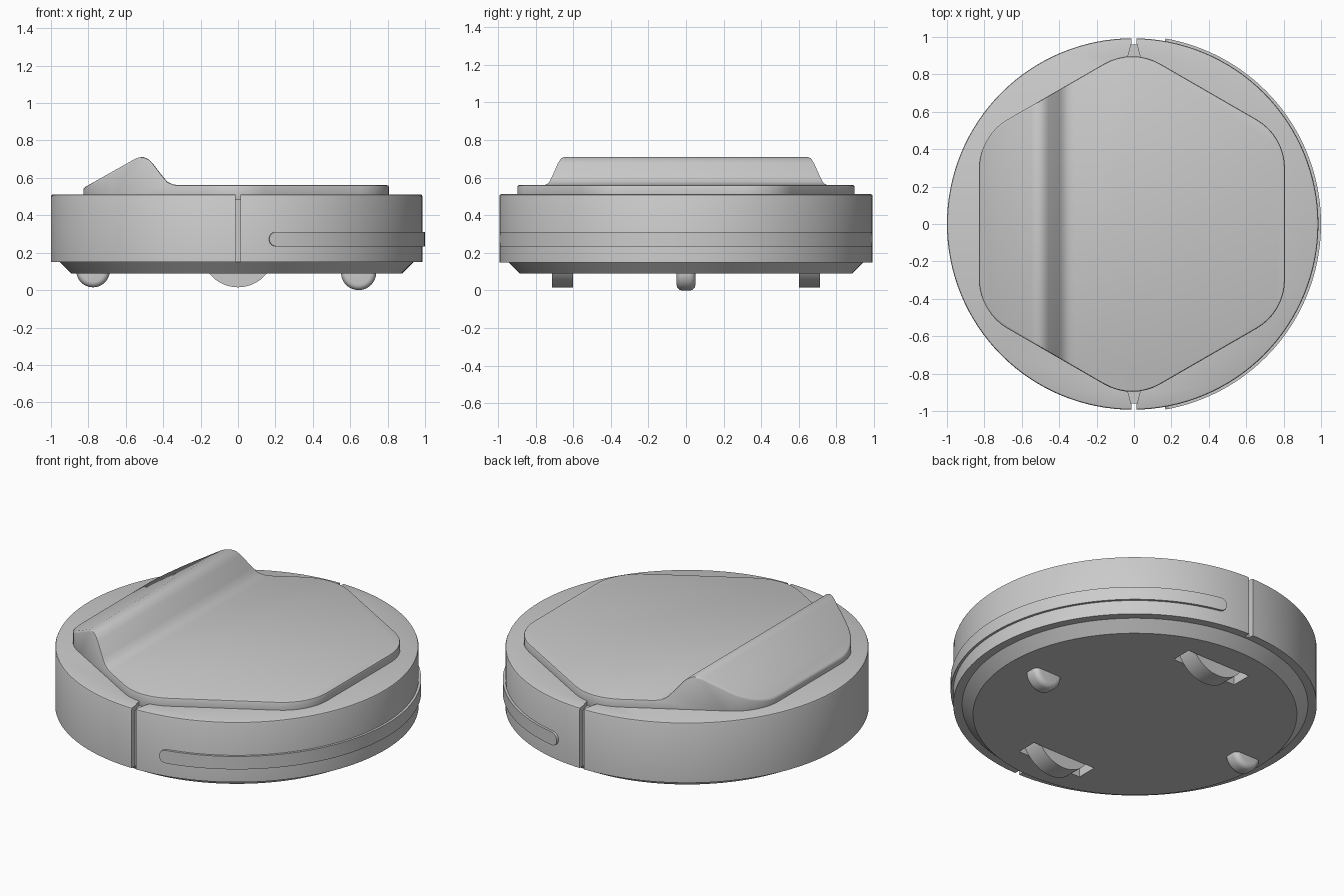
import bpy
import bmesh
from math import sin, cos, pi, radians, sqrt
from mathutils import Matrix

cube = bpy.data.objects.get("Cube")
if cube:
    bpy.data.objects.remove(cube, do_unlink=True)

grey = bpy.data.materials.new("light grey plastic")
grey.use_nodes = True
grey.diffuse_color = (0.6, 0.6, 0.6, 1)
grey.node_tree.nodes["Principled BSDF"].inputs["Base Color"].default_value = (0.6, 0.6, 0.6, 1)

CX = -0.007  # axis of the round body


def finish(bm, name):
    bmesh.ops.recalc_face_normals(bm, faces=bm.faces)
    mesh = bpy.data.meshes.new(name)
    bm.to_mesh(mesh)
    bm.free()
    mesh.materials.append(grey)
    obj = bpy.data.objects.new(name, mesh)
    bpy.context.collection.objects.link(obj)
    return obj


def activate(obj):
    bpy.ops.object.select_all(action='DESELECT')
    obj.select_set(True)
    bpy.context.view_layer.objects.active = obj


def smooth(obj, angle=35):
    activate(obj)
    bpy.ops.object.shade_smooth_by_angle(angle=radians(angle))


def prism(name, points, offset):
    """Extrude a flat outline of 3D points by an offset."""
    bm = bmesh.new()
    face = bm.faces.new([bm.verts.new(p) for p in points])
    top = bmesh.ops.extrude_face_region(bm, geom=[face])["geom"]
    bmesh.ops.translate(bm, vec=offset, verts=[v for v in top if isinstance(v, bmesh.types.BMVert)])
    return finish(bm, name)


def slab(name, x0, x1, y0, y1, z0, z1):
    return prism(name, [(x0, y0, z0), (x1, y0, z0), (x1, y1, z0), (x0, y1, z0)], (0, 0, z1 - z0))


def boolean(obj, cutter, operation='DIFFERENCE'):
    mod = obj.modifiers.new("cut", 'BOOLEAN')
    mod.operation = operation
    mod.object = cutter
    mod.solver = 'EXACT'
    activate(obj)
    bpy.ops.object.modifier_apply(modifier=mod.name)
    bpy.data.objects.remove(cutter, do_unlink=True)


def bevel(obj, width, segments):
    mod = obj.modifiers.new("bevel", 'BEVEL')
    mod.width = width
    mod.segments = segments
    mod.limit_method = 'ANGLE'
    mod.angle_limit = radians(45)
    mod.use_clamp_overlap = False
    activate(obj)
    bpy.ops.object.modifier_apply(modifier=mod.name)


def lathe(name, profile, steps=128):
    bm = bmesh.new()
    rings = [[bm.verts.new((CX + r * cos(2 * pi * i / steps), r * sin(2 * pi * i / steps), z))
              for i in range(steps)] for r, z in profile]
    for a, b in zip(rings, rings[1:]):
        for i in range(steps):
            j = (i + 1) % steps
            bm.faces.new((a[i], a[j], b[j], b[i]))
    bm.faces.new(rings[0])
    bm.faces.new(rings[-1])
    return finish(bm, name)


def roller(name, x, y, z, radius, width, edge):
    bm = bmesh.new()
    bmesh.ops.create_cone(bm, cap_ends=True, segments=48, radius1=radius, radius2=radius, depth=width,
                          matrix=Matrix.Translation((x, y, z)) @ Matrix.Rotation(pi / 2, 4, 'X'))
    obj = finish(bm, name)
    if edge:
        bevel(obj, edge, 5)
    smooth(obj)


# Round body with chamfered underside
body = lathe("body", [(0.885, 0.09), (0.945, 0.15), (0.993, 0.15), (0.993, 0.502),
                      (0.99, 0.509), (0.983, 0.512)])

# Side seams, finger recesses and wheel wells
for s in (1, -1):
    boolean(body, slab("seam", -0.014, 0.014, s * 0.96, s * 1.1, 0.14, 0.6))
    boolean(body, prism("recess", [(-0.014, s * 0.965, 0.485), (0.014, s * 0.965, 0.485),
                                   (0.037, s * 0.88, 0.485), (-0.037, s * 0.88, 0.485)], (0, 0, 0.1)))
    boolean(body, slab("well", -0.215, 0.215, s * 0.595, s * 0.72, 0.0, 0.3))
smooth(body)

# Raised lid: ridge profile trimmed to a rounded hexagon
ridge = [(-0.9, 0.47), (-0.9, 0.505), (-0.55, 0.702), (-0.53, 0.71), (-0.505, 0.711), (-0.48, 0.701),
         (-0.457, 0.679), (-0.40, 0.605), (-0.377, 0.579), (-0.35, 0.566), (-0.32, 0.561),
         (0.9, 0.561), (0.9, 0.47)]
lid = prism("lid", [(x, -1, z) for x, z in ridge], (0, 2, 0))
APOTHEM, ROUND = 0.817, 0.3
outline = []
for k in range(6):
    corner = pi / 6 + k * pi / 3
    reach = (APOTHEM - ROUND) / cos(pi / 6)
    for i in range(9):
        a = corner + (i / 8 - 0.5) * pi / 3
        outline.append((-0.01 + reach * cos(corner) + ROUND * cos(a),
                        reach * sin(corner) + ROUND * sin(a), 0.4))
boolean(lid, prism("lid_outline", outline, (0, 0, 0.5)), 'INTERSECT')
bevel(lid, 0.01, 2)
smooth(lid, 40)

# Bumper strip around the left half, with rounded ends
bm = bmesh.new()
END, HALF, STEPS = radians(80), 0.039, 120
loops = []
for i in range(STEPS + 1):
    a = -END * cos(pi * i / STEPS)
    gap = min(END - abs(a), HALF)
    h = max(HALF * sqrt(1 - (1 - gap / HALF) ** 2), 0.003)
    loops.append([bm.verts.new((CX + r * cos(a), r * sin(a), 0.273 + z))
                  for r, z in ((0.97, -h), (1.007, -h), (1.007, h), (0.97, h))])
for a, b in zip(loops, loops[1:]):
    for i in range(4):
        j = (i + 1) % 4
        bm.faces.new((a[i], a[j], b[j], b[i]))
bm.faces.new(loops[0])
bm.faces.new(loops[-1])
smooth(finish(bm, "bumper_strip"))

# Drive wheels and small rollers
roller("left_side_roller", 0.645, 0, 0.094, 0.094, 0.1, 0.03)
roller("right_side_roller", -0.775, 0, 0.105, 0.09, 0.1, 0.03)
for label, y in (("front", -0.657), ("back", 0.657)):
    roller(label + "_wheel", 0, y, 0.211, 0.196, 0.114, 0)
